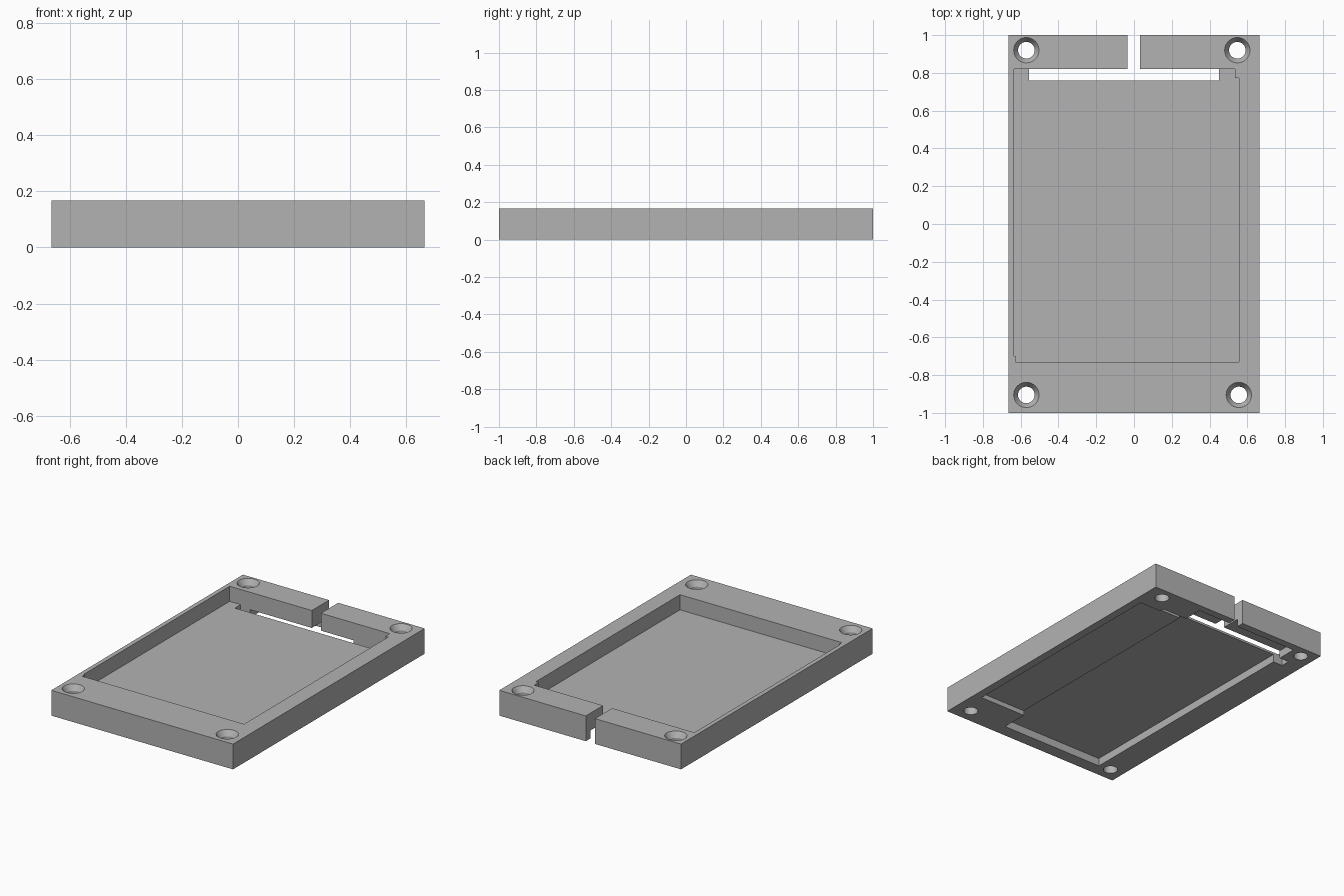
import bpy
import bmesh
import math

cube = bpy.data.objects.get("Cube")
if cube:
    bpy.data.objects.remove(cube, do_unlink=True)

HEIGHT = 0.167
FLOOR = 0.067

grey = bpy.data.materials.new("plain_grey")
grey.use_nodes = True
colour = (0.45, 0.45, 0.45, 1)
grey.diffuse_color = colour
grey.node_tree.nodes["Principled BSDF"].inputs["Base Color"].default_value = colour


def prism(name, outline, z0, z1):
    """Extrude a counter-clockwise outline between two heights."""
    bm = bmesh.new()
    face = bm.faces.new([bm.verts.new((x, y, z0)) for x, y in outline])
    top = bmesh.ops.extrude_face_region(bm, geom=[face])["geom"]
    verts = [v for v in top if isinstance(v, bmesh.types.BMVert)]
    bmesh.ops.translate(bm, verts=verts, vec=(0, 0, z1 - z0))
    return finish(name, bm)


def box(name, x0, x1, y0, y1, z0, z1):
    return prism(name, [(x0, y0), (x1, y0), (x1, y1), (x0, y1)], z0, z1)


def screw_hole(name, x, y):
    """Revolve a countersunk screw profile around its axis."""
    profile = [(0.044, -0.05), (0.044, HEIGHT - 0.035),
               (0.067, HEIGHT), (0.067, HEIGHT + 0.05)]
    sides = 40
    bm = bmesh.new()
    rings = []
    for r, z in profile:
        angles = [math.tau * i / sides for i in range(sides)]
        rings.append([bm.verts.new((x + r * math.cos(a), y + r * math.sin(a), z))
                      for a in angles])
    for low, high in zip(rings, rings[1:]):
        for i in range(sides):
            j = (i + 1) % sides
            bm.faces.new((low[i], low[j], high[j], high[i]))
    bm.faces.new(rings[0])
    bm.faces.new(rings[-1])
    return finish(name, bm)


def finish(name, bm):
    bmesh.ops.recalc_face_normals(bm, faces=bm.faces)
    mesh = bpy.data.meshes.new(name)
    bm.to_mesh(mesh)
    bm.free()
    mesh.materials.append(grey)
    obj = bpy.data.objects.new(name, mesh)
    bpy.context.collection.objects.link(obj)
    return obj


# Solid tray body
tray = box("tray", -0.664, 0.664, -1, 1, 0, HEIGHT)

# Upper pocket with its small corner steps
pocket = [(-0.628, -0.73), (0.555, -0.73), (0.555, 0.773), (0.535, 0.773),
          (0.535, 0.82), (-0.635, 0.82), (-0.635, -0.70), (-0.628, -0.70)]
cutters = [
    prism("pocket_cutter", pocket, FLOOR, 0.3),
    # Underside recesses: deep main bay and shallower side bay
    box("deep_bay_cutter", -0.485, 0.27, -0.915, 0.95, -0.1, 0.052),
    box("side_bay_cutter", 0.2, 0.61, -0.735, 0.79, -0.1, 0.032),
    # Through gap behind the floor, and the cable slot in the back rail
    box("gap_cutter", -0.555, 0.45, 0.76, 0.82, -0.1, 0.1),
    box("slot_cutter", -0.035, 0.032, 0.79, 1.1, -0.1, 0.3),
]

# Countersunk corner holes
for x, y in [(-0.57, 0.92), (0.547, 0.92), (-0.57, -0.905), (0.555, -0.905)]:
    cutters.append(screw_hole("hole_cutter", x, y))

# Carve the body
bpy.context.view_layer.objects.active = tray
for cutter in cutters:
    cutter.hide_render = True
    mod = tray.modifiers.new("carve", "BOOLEAN")
    mod.operation = "DIFFERENCE"
    mod.solver = "EXACT"
    mod.object = cutter
    bpy.ops.object.modifier_apply(modifier=mod.name)
    bpy.data.objects.remove(cutter, do_unlink=True)

bpy.ops.object.select_all(action="DESELECT")
tray.select_set(True)
bpy.ops.object.shade_smooth_by_angle(angle=math.radians(25))
